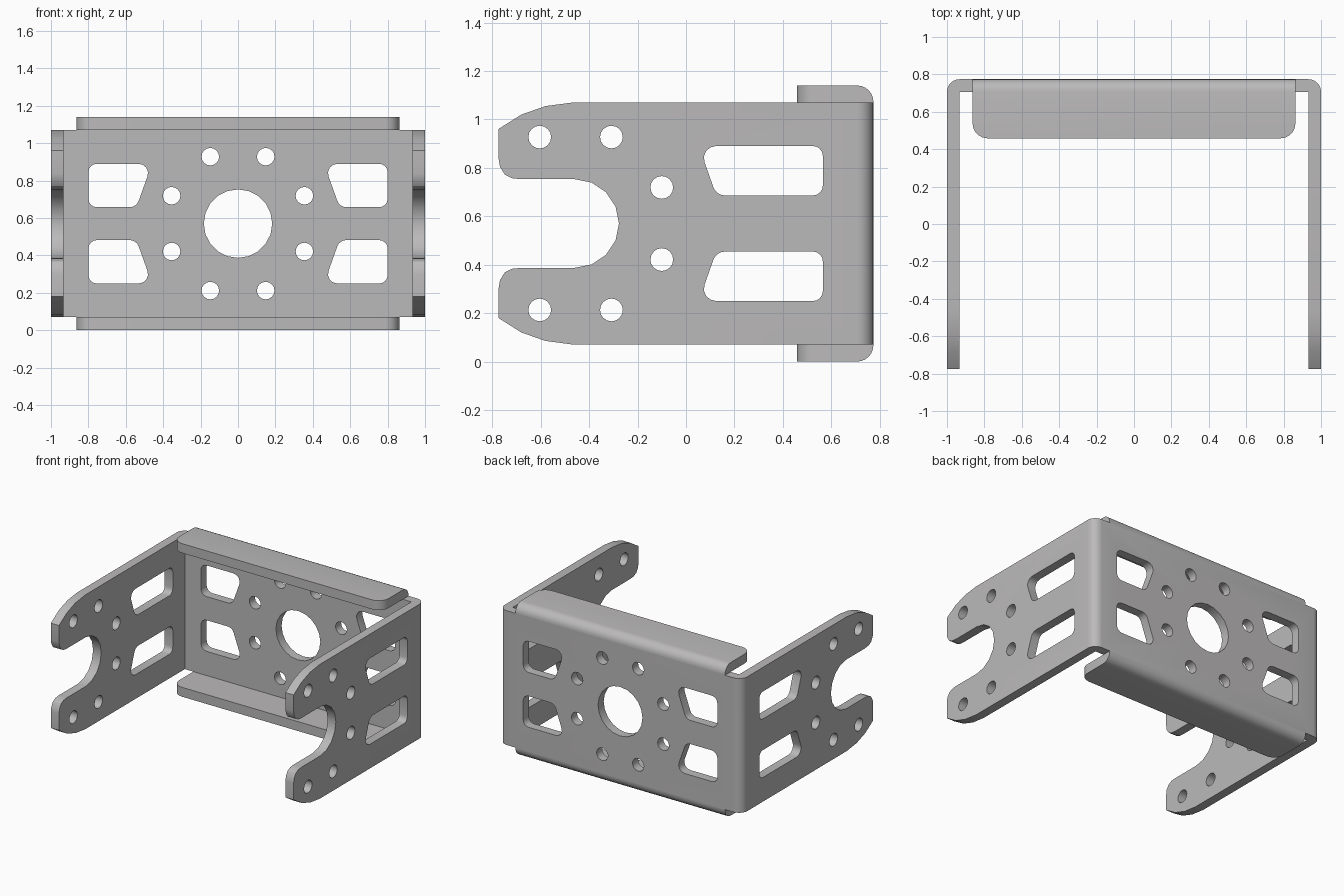
import bpy, bmesh, math
from mathutils import Vector

if "Cube" in bpy.data.objects:
    bpy.data.objects.remove(bpy.data.objects["Cube"], do_unlink=True)

MID = 0.57            # height of the mirror plane
T = 0.067             # sheet thickness and outer bend radius
BACK = 0.774          # rear face
FRONT = -0.774        # arm tips

metal = bpy.data.materials.new("light grey metal")
metal.use_nodes = True
GREY = (0.50, 0.49, 0.49, 1.0)
metal.diffuse_color = GREY
metal.node_tree.nodes["Principled BSDF"].inputs["Base Color"].default_value = GREY


def circle(u, v, r, n=16):
    return [(u + r * math.cos(2 * math.pi * i / n), v + r * math.sin(2 * math.pi * i / n))
            for i in range(n)]


def fillet(points, radii, steps=4):
    """Round each corner of a polygon by its radius."""
    out = []
    for i, (p, r) in enumerate(zip(points, radii)):
        p = Vector(p)
        if r == 0:
            out.append(tuple(p))
            continue
        a = (Vector(points[i - 1]) - p).normalized()
        b = (Vector(points[(i + 1) % len(points)]) - p).normalized()
        half = a.angle(b) / 2
        centre = p + (a + b).normalized() * (r / math.sin(half))
        start = p + a * (r / math.tan(half)) - centre
        end = p + b * (r / math.tan(half)) - centre
        sweep = math.pi - 2 * half
        for k in range(steps + 1):
            t = k / steps
            d = (start * math.sin((1 - t) * sweep) + end * math.sin(t * sweep)) / math.sin(sweep)
            out.append(tuple(centre + d))
    return out


def flip(points):
    """Mirror a profile about the middle height."""
    return [(u, 2 * MID - v) for u, v in reversed(points)]


def prisms(name, profiles, axis, lo, hi):
    """Extrude closed 2D profiles along an axis into one object."""
    place = {"x": lambda u, v, w: (w, u, v),
             "y": lambda u, v, w: (u, w, v),
             "z": lambda u, v, w: (u, v, w)}[axis]
    bm = bmesh.new()
    for profile in profiles:
        rings = [[bm.verts.new(place(u, v, w)) for u, v in profile] for w in (lo, hi)]
        bm.faces.new(rings[0])
        bm.faces.new(rings[1])
        n = len(profile)
        for i in range(n):
            j = (i + 1) % n
            bm.faces.new((rings[0][i], rings[0][j], rings[1][j], rings[1][i]))
    bmesh.ops.recalc_face_normals(bm, faces=bm.faces)
    mesh = bpy.data.meshes.new(name)
    bm.to_mesh(mesh)
    bm.free()
    obj = bpy.data.objects.new(name, mesh)
    bpy.context.collection.objects.link(obj)
    mesh.materials.append(metal)
    return obj


def select(obj):
    bpy.ops.object.select_all(action="DESELECT")
    obj.select_set(True)
    bpy.context.view_layer.objects.active = obj


def cut(obj, cutter, operation="DIFFERENCE"):
    cutter.hide_render = True
    mod = obj.modifiers.new("cut", "BOOLEAN")
    mod.operation, mod.solver, mod.object = operation, "EXACT", cutter
    select(obj)
    bpy.ops.object.modifier_apply(modifier=mod.name)
    bpy.data.objects.remove(cutter, do_unlink=True)


# U-shaped sheet: back panel with a bent arm on each side
u_profile = fillet([(-1, FRONT), (-1, BACK), (1, BACK), (1, FRONT),
                    (1 - T, FRONT), (1 - T, BACK - T), (T - 1, BACK - T), (T - 1, FRONT)],
                   [0, T, T, 0, 0, 0, 0, 0], 6)
bracket = prisms("bracket_body", [u_profile], "z", 0.07, 1.07)

# Arm outline: tapered tips and a round-ended slot
slot = [(-0.46 + 0.183 * math.cos(a), MID + 0.183 * math.sin(a))
        for a in (math.radians(22.5 * k) for k in range(1, 5))]
tip = [(-0.68, 0.753), (-0.718, 0.757), (-0.748, 0.772), (-0.768, 0.803), (FRONT - 0.001, 0.845),
       (FRONT - 0.001, 0.96), (-0.68, 1.02), (-0.58, 1.055), (-0.466, 1.07)]
upper = slot + tip + [(0.9, 1.07)]
outline = upper + flip(upper) + [(-0.46 + 0.183, MID)]
cut(bracket, prisms("arm_outline", [outline], "x", -1.2, 1.2), "INTERSECT")

# Arm holes and windows, through both arms
window = fillet([(0.053, 0.89), (0.125, 0.686), (0.565, 0.686), (0.565, 0.89)],
                [0.05, 0.05, 0.04, 0.04])
holes = [circle(u, v, 0.047) for u, v in ((-0.604, 0.927), (-0.308, 0.927), (-0.1, 0.719))]
upper = [window] + holes
cut(bracket, prisms("arm_cutter", upper + [flip(p) for p in upper], "x", -1.2, 1.2))

# Back panel holes and windows, mirrored sideways and vertically
window = fillet([(0.46, 0.89), (0.543, 0.658), (0.8, 0.658), (0.8, 0.89)],
                [0.05, 0.05, 0.045, 0.045])
quarter = [window, circle(0.148, 0.928, 0.047), circle(0.355, 0.719, 0.047)]
upper = quarter + [[(-u, v) for u, v in p] for p in quarter]
cut(bracket, prisms("back_cutter", upper + [flip(p) for p in upper] + [circle(0, MID, 0.183, 20)],
                    "y", 0.65, 0.85))

# Bent flanges along the top and bottom of the back panel
lip = fillet([(0.458, 1.07), (0.458, 1.14), (BACK, 1.14), (BACK, 1.07)], [0, 0, T, 0], 6)
parts = [bracket]
for name, profile in (("top_flange", lip), ("bottom_flange", flip(lip))):
    flange = prisms(name, [profile], "x", -0.863, 0.863)
    bm = bmesh.new()
    bm.from_mesh(flange.data)
    corners = [e for e in bm.edges if all(v.co.y < 0.46 for v in e.verts)
               and abs(e.verts[0].co.z - e.verts[1].co.z) > 0.05]
    bmesh.ops.bevel(bm, geom=corners, offset=0.08, segments=5, profile=0.5, affect="EDGES")
    bm.to_mesh(flange.data)
    bm.free()
    parts.append(flange)

for obj in parts:
    select(obj)
    bpy.ops.object.shade_smooth_by_angle(angle=math.radians(30))
